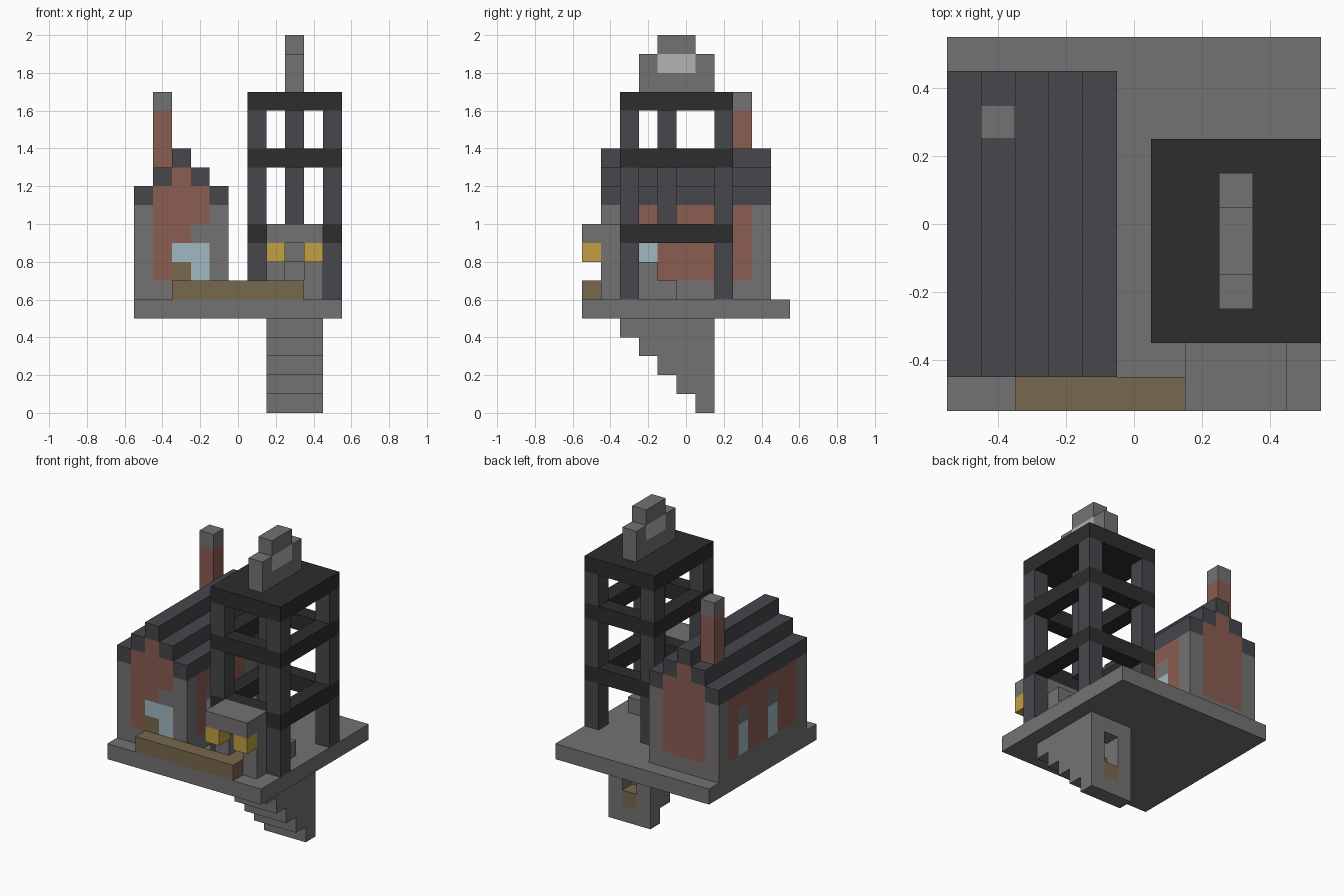
import bpy, bmesh
from mathutils import Vector

cube = bpy.data.objects.get("Cube")
if cube:
    bpy.data.objects.remove(cube)


def make_material(name, rgb):
    lin = [((c / 255 + 0.055) / 1.055) ** 2.4 for c in rgb]
    mat = bpy.data.materials.new(name)
    mat.use_nodes = True
    mat.diffuse_color = (*lin, 1)
    mat.node_tree.nodes["Principled BSDF"].inputs["Base Color"].default_value = (*lin, 1)
    return mat


STONE = make_material("stone grey", (116, 114, 114))
SLATE = make_material("slate blue", (71, 70, 76))
IRON = make_material("dark iron", (45, 45, 45))
BRICK = make_material("brick red", (138, 93, 82))
WOOD = make_material("wood brown", (120, 104, 78))
GLASS = make_material("window blue", (161, 185, 193))
LAMP = make_material("lamp yellow", (193, 160, 68))
STEEL = make_material("light steel", (178, 178, 178))


def add_box(bm, x0, x1, y0, y1, z0, z1):
    verts = bmesh.ops.create_cube(bm, size=1)["verts"]
    for v in verts:
        v.co = Vector((x1 if v.co.x > 0 else x0,
                       y1 if v.co.y > 0 else y0,
                       z1 if v.co.z > 0 else z0))


def finish(name, bm, *mats):
    mesh = bpy.data.meshes.new(name)
    bm.to_mesh(mesh)
    bm.free()
    for mat in mats:
        mesh.materials.append(mat)
    obj = bpy.data.objects.new(name, mesh)
    bpy.context.scene.collection.objects.link(obj)
    return obj


def boxes(name, mat, *spans):
    bm = bmesh.new()
    for span in spans:
        add_box(bm, *span)
    return finish(name, bm, mat)


# Ground slab, open where the tunnel passes through
boxes("ground_slab", STONE,
      (-.55, .15, -.55, .55, .5, .6), (.45, .55, -.55, .55, .5, .6),
      (.15, .45, -.55, -.45, .5, .6), (.15, .45, .05, .55, .5, .6))
boxes("wooden_beam", WOOD, (-.35, .35, -.55, -.45, .6, .7))

# Tunnel stepping down through the slab to an opening at the back
shell, steps = [], []
for k in range(6):
    y, d = -.45 + .1 * k, .1 * k
    shell += [(.15, .45, y, y + .1, .5 - d, .6 - d),
              (.15, .45, y, y + .1, .9 - d, 1 - d),
              (.15, .25, y, y + .1, .6 - d, .9 - d),
              (.35, .45, y, y + .1, .6 - d, .9 - d)]
    steps.append((.25, .35, y, y + .1, .6 - d, .7 - d))
boxes("tunnel_shell", STONE, *shell)
boxes("tunnel_steps", WOOD, *steps)
boxes("entrance_canopy", STONE, (.15, .45, -.55, -.45, .9, 1))
boxes("entrance_lamps", LAMP,
      *[(x, x + .1, -.55, -.45, .8, .9) for x in (.15, .35)])

# Tower posts, ring beams and top deck
boxes("tower_posts", SLATE,
      *[(x, x + .1, y, y + .1, z, z + h)
        for x in (.05, .45) for y in (-.35, .15)
        for z, h in ((.6, .3), (1, .3), (1.4, .2))])
rings = []
for z in (.9, 1.3):
    rings += [(.05, .55, y, y + .1, z, z + .1) for y in (-.35, .15)]
    rings += [(x, x + .1, -.25, .15, z, z + .1) for x in (.05, .45)]
boxes("tower_ring_beams", IRON, *rings)
boxes("tower_deck", IRON, (.05, .55, -.35, .25, 1.6, 1.7))
boxes("hoist_rod", SLATE, (.25, .35, -.15, -.05, .9, 1.6))

# Stepped hoist wheel on the deck
boxes("hoist_wheel", STONE,
      (.25, .35, -.25, .15, 1.7, 1.8), (.25, .35, -.25, -.15, 1.8, 1.9),
      (.25, .35, .05, .15, 1.8, 1.9), (.25, .35, -.15, .05, 1.9, 2))
boxes("hoist_wheel_hub", STEEL, (.25, .35, -.15, .05, 1.8, 1.9))


# House walls: grid of panels coloured by position and direction
def wall_colour(normal, c):
    """Return 0 stone, 1 brick, 2 glass, 3 wood."""
    if abs(normal.z) > .5 or c.z < .7:
        return 0
    if abs(normal.x) > .5:
        if abs(c.y) > .35:
            return 0
        windows = (-.2, .2) if normal.x > 0 else (-.1, .2)
        if c.z < 1 and any(abs(c.y - w) < .05 for w in windows):
            return 2 if c.z < .9 else 0
        return 1
    if not -.45 < c.x < -.15:
        return 0
    if normal.y > 0 or c.z > 1 or c.x < -.35:
        return 1
    if c.z > .9:
        return 1 if c.x < -.25 else 0
    return 3 if c.z < .8 and c.x < -.25 else 2


bm = bmesh.new()
add_box(bm, -.55, -.05, -.45, .45, .6, 1.1)
for axis, start, count in ((0, -.55, 5), (1, -.45, 9), (2, .6, 5)):
    for i in range(1, count):
        point, normal = Vector(), Vector()
        point[axis], normal[axis] = start + .1 * i, 1
        bmesh.ops.bisect_plane(bm, geom=bm.verts[:] + bm.edges[:] + bm.faces[:],
                               plane_co=point, plane_no=normal)
bm.normal_update()
for f in bm.faces:
    f.material_index = wall_colour(f.normal, f.calc_center_median())
finish("house_walls", bm, STONE, BRICK, GLASS, WOOD)

# Gable infill, stepped roof and chimney
boxes("house_gable", BRICK,
      (-.45, -.15, -.45, .45, 1.1, 1.2), (-.35, -.25, -.45, .45, 1.2, 1.3))
boxes("house_roof", SLATE,
      *[(-.55 + .1 * i, -.45 + .1 * i, -.45, .45,
         1.3 - .1 * abs(i - 2), 1.4 - .1 * abs(i - 2)) for i in range(5)])
boxes("chimney", BRICK, (-.45, -.35, .25, .35, 1.3, 1.6))
boxes("chimney_cap", STONE, (-.45, -.35, .25, .35, 1.6, 1.7))
